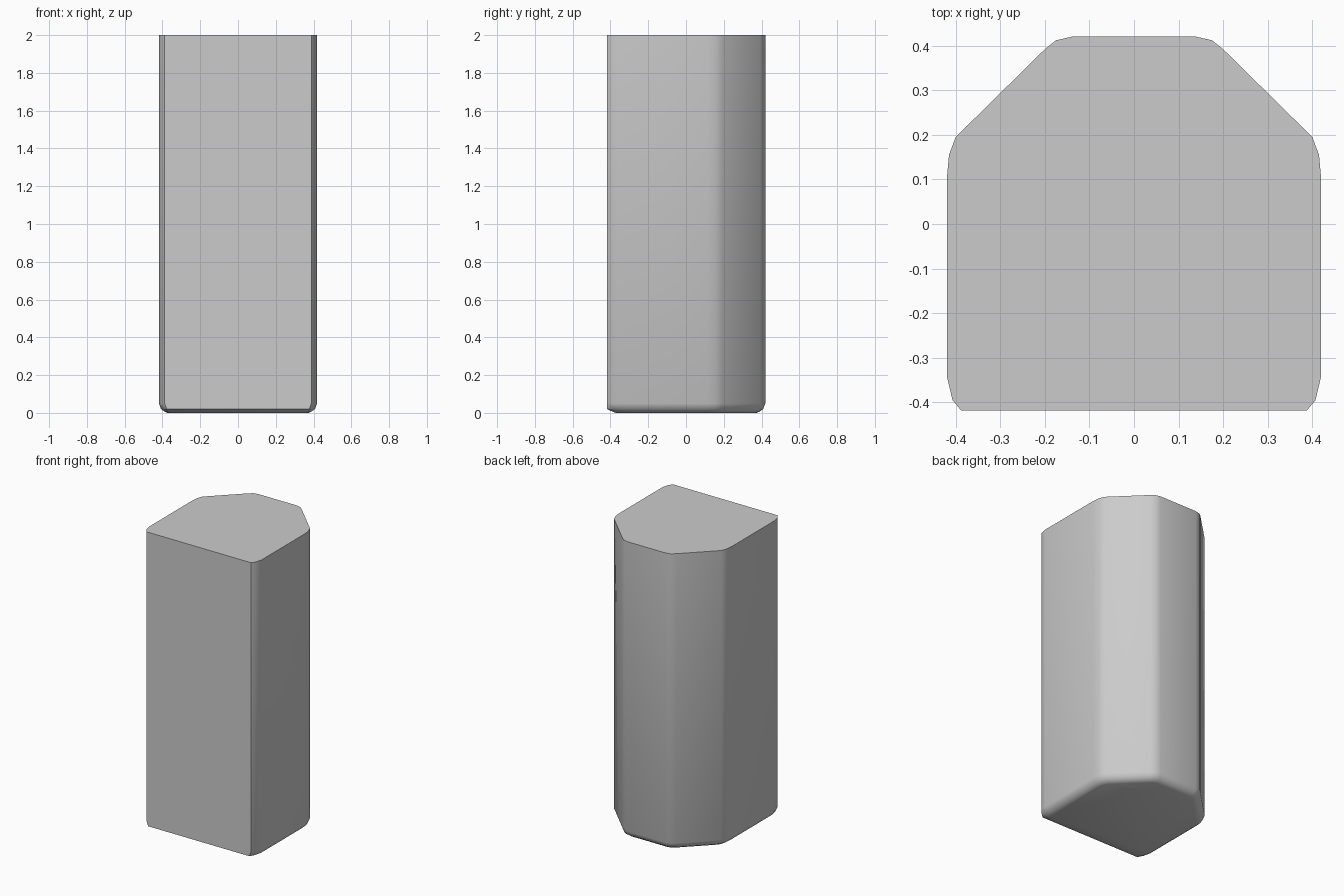
import bpy, bmesh, math

if "Cube" in bpy.data.objects:
    bpy.data.objects.remove(bpy.data.objects["Cube"])

# Right half of the outline, from back to front
HALF = [(0.14, 0.42), (0.175, 0.412), (0.20, 0.392), (0.40, 0.195),
        (0.415, 0.155), (0.419, 0.11), (0.419, -0.345), (0.407, -0.395),
        (0.388, -0.418)]
OUTLINE = HALF + [(-x, y) for x, y in reversed(HALF)]
FRONT = -0.418

# Height and outline scale of each ring, rounding in at the bottom
RINGS = [(0.0, 0.89), (0.006, 0.925), (0.02, 0.972), (0.05, 1.0), (2.0, 1.0)]


def ring_point(x, y, z, s):
    # The front face stays flat down to its lower chamfer
    front = y == FRONT and s > 0.95
    return (x * s, y if front else y * s, z)


# Chamfered column body
bm = bmesh.new()
rings = [[bm.verts.new(ring_point(x, y, z, s)) for x, y in OUTLINE]
         for z, s in RINGS]
n = len(OUTLINE)
for a, b in zip(rings, rings[1:]):
    for i in range(n):
        j = (i + 1) % n
        bm.faces.new((a[i], a[j], b[j], b[i]))
bm.faces.new(rings[0])
bm.faces.new(rings[-1])
bmesh.ops.recalc_face_normals(bm, faces=bm.faces)

mesh = bpy.data.meshes.new("column_body")
bm.to_mesh(mesh)
bm.free()
body = bpy.data.objects.new("column_body", mesh)
bpy.context.collection.objects.link(body)
bpy.context.view_layer.objects.active = body
body.select_set(True)
bpy.ops.object.shade_smooth_by_angle(angle=math.radians(35))
